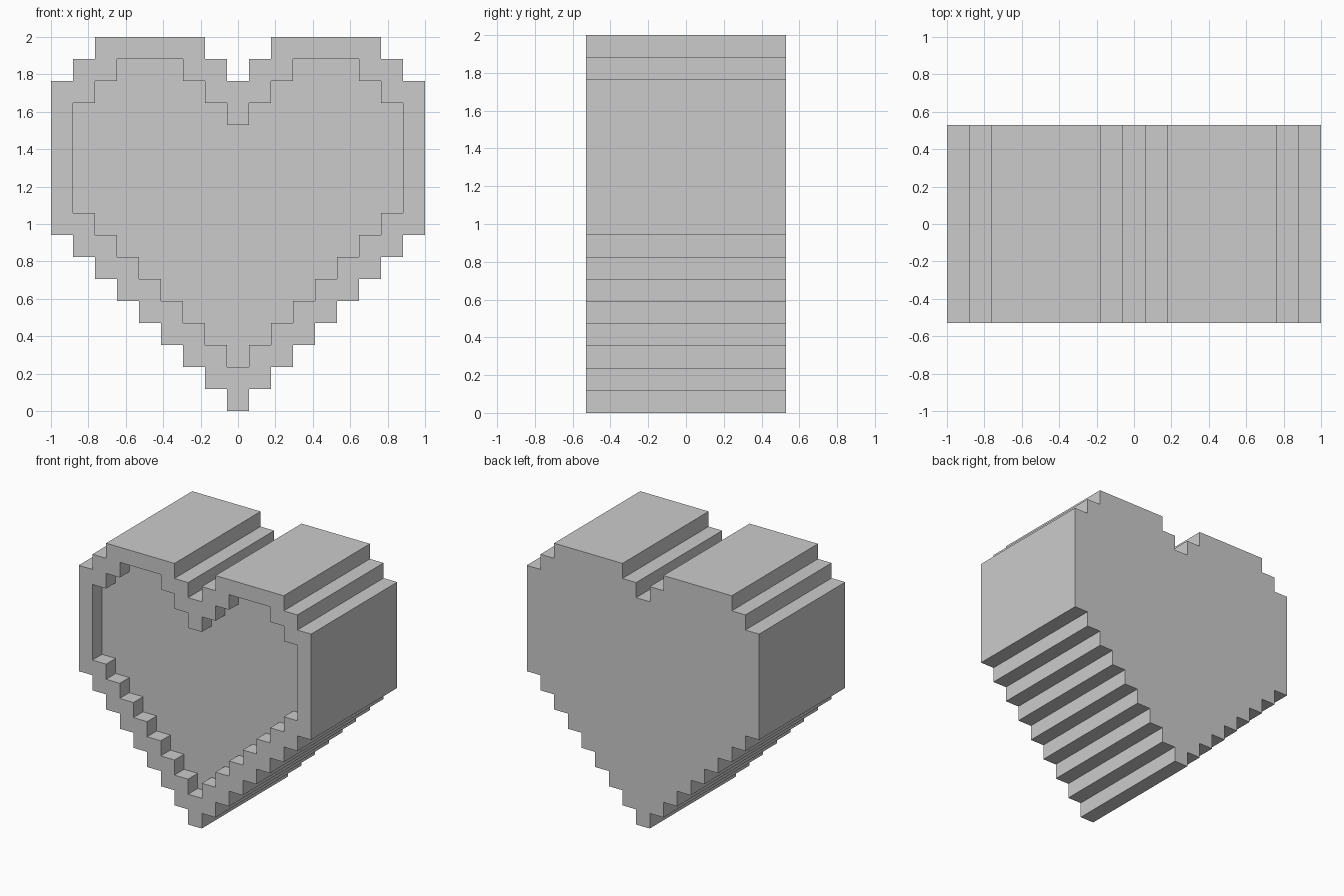
import bpy
import bmesh

if "Cube" in bpy.data.objects:
    bpy.data.objects.remove(bpy.data.objects["Cube"])

U = 2 / 17              # one pixel cell
FRONT, BACK = -4.5 * U, 4.5 * U
RECESS = FRONT + U


def heart_outline(tops, bottoms):
    """Stepped closed outline from column heights, centre column outward."""
    def steps(heights):
        pts = []
        n = len(heights)
        for k in range(1 - n, n):
            h = heights[abs(k)]
            for x in (k - 0.5, k + 0.5):
                # drop points in the middle of flat runs
                if len(pts) > 1 and pts[-1][1] == h == pts[-2][1]:
                    pts.pop()
                if not pts or pts[-1] != (x, h):
                    pts.append((x, h))
        return pts
    return steps(bottoms) + steps(tops)[::-1]


def loop(bm, outline, y):
    verts = [bm.verts.new((x * U, y, z * U)) for x, z in outline]
    edges = [bm.edges.new((v, verts[(i + 1) % len(verts)])) for i, v in enumerate(verts)]
    return verts, edges


def wall(bm, a, b):
    for i in range(len(a)):
        j = (i + 1) % len(a)
        bm.faces.new((a[i], a[j], b[j], b[i]))


outer = heart_outline([15, 16, 17, 17, 17, 17, 17, 16, 15], list(range(9)))
inner = heart_outline([13, 14, 15, 16, 16, 16, 15, 14], list(range(2, 10)))

bm = bmesh.new()
outer_front, outer_edges = loop(bm, outer, FRONT)
outer_back, _ = loop(bm, outer, BACK)
inner_front, inner_edges = loop(bm, inner, FRONT)
inner_floor, _ = loop(bm, inner, RECESS)

# Front rim between the two outlines
bmesh.ops.triangle_fill(bm, edges=outer_edges + inner_edges, use_beauty=True,
                        normal=(0, -1, 0))
# Stepped sides, recess walls, back and recessed panel
wall(bm, outer_front, outer_back)
wall(bm, inner_front, inner_floor)
bm.faces.new(outer_back)
bm.faces.new(inner_floor)
bmesh.ops.recalc_face_normals(bm, faces=bm.faces[:])

mesh = bpy.data.meshes.new("pixel_heart")
bm.to_mesh(mesh)
bm.free()
bpy.context.collection.objects.link(bpy.data.objects.new("pixel_heart", mesh))
